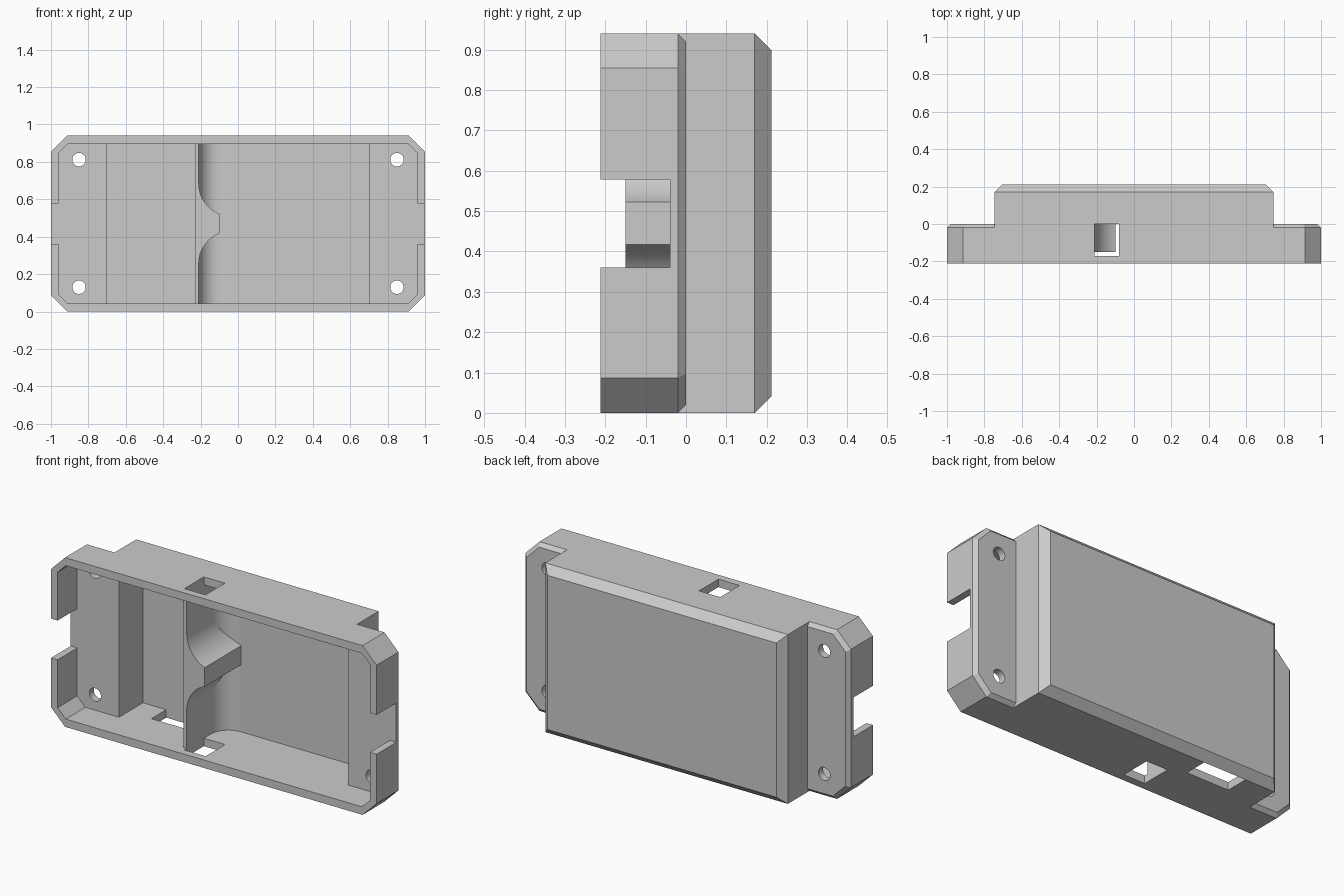
import bpy, bmesh, math

cube = bpy.data.objects.get("Cube")
if cube:
    bpy.data.objects.remove(cube, do_unlink=True)

grey = bpy.data.materials.new("light_grey_plastic")
grey.use_nodes = True
COLOUR = (0.6, 0.6, 0.6, 1)
grey.diffuse_color = COLOUR
grey.node_tree.nodes["Principled BSDF"].inputs["Base Color"].default_value = COLOUR

H = 0.94        # overall height
MID = H / 2
FRONT, BACK = -0.212, 0.212
WALL = 0.042


def loft(name, rings):
    """Closed solid through matching rings of points."""
    bm = bmesh.new()
    loops = [[bm.verts.new(p) for p in ring] for ring in rings]
    n = len(loops[0])
    for a, b in zip(loops, loops[1:]):
        for i in range(n):
            j = (i + 1) % n
            bm.faces.new((a[i], a[j], b[j], b[i]))
    bm.faces.new(loops[0])
    bm.faces.new(loops[-1])
    bmesh.ops.recalc_face_normals(bm, faces=bm.faces)
    mesh = bpy.data.meshes.new(name)
    bm.to_mesh(mesh)
    bm.free()
    mesh.materials.append(grey)
    obj = bpy.data.objects.new(name, mesh)
    bpy.context.collection.objects.link(obj)
    return obj


def octagon(half_x, half_z, cut, y):
    """Rectangle with clipped corners in the plane y."""
    pts = []
    for sx, sz in ((1, 1), (-1, 1), (-1, -1), (1, -1)):
        a = (sx * half_x, y, MID + sz * (half_z - cut))
        b = (sx * (half_x - cut), y, MID + sz * half_z)
        pts += [a, b] if sx == sz else [b, a]
    return pts


def rect(half_x, half_z, y):
    return [(sx * half_x, y, MID + sz * half_z)
            for sx, sz in ((1, 1), (-1, 1), (-1, -1), (1, -1))]


def box(name, x0, x1, y0, y1, z0, z1):
    return loft(name, [[(x0, y, z0), (x1, y, z0), (x1, y, z1), (x0, y, z1)]
                       for y in (y0, y1)])


def boolean(target, tool, operation):
    mod = target.modifiers.new("boolean", 'BOOLEAN')
    mod.operation = operation
    mod.solver = 'EXACT'
    mod.object = tool
    bpy.context.view_layer.objects.active = target
    bpy.ops.object.modifier_apply(modifier=mod.name)
    bpy.data.objects.remove(tool, do_unlink=True)


# Outer shell: wide clipped tray plus the deeper chamfered box behind it
shell = loft("enclosure_shell", [
    octagon(1, MID, 0.086, FRONT),
    octagon(1, MID, 0.086, -0.02),
    octagon(0.98, MID - 0.02, 0.078, 0)])
boolean(shell, loft("rear_box", [
    rect(0.745, MID, -0.1),
    rect(0.745, MID, BACK - WALL),
    rect(0.745 - WALL, MID - WALL, BACK)]), 'UNION')

# Hollow inside
inner = MID - 0.044
boolean(shell, loft("tray_cavity", [
    octagon(0.96, inner, 0.05, FRONT - 0.1),
    octagon(0.96, inner, 0.05, -0.04)]), 'DIFFERENCE')
boolean(shell, loft("box_cavity", [
    rect(0.703, inner, -0.1),
    rect(0.703, inner, BACK - WALL)]), 'DIFFERENCE')

# End notches and screw holes
for side in (-1, 1):
    x0, x1 = sorted((side * 0.93, side * 1.1))
    boolean(shell, box("end_notch", x0, x1, -0.3, -0.04, 0.36, 0.578), 'DIFFERENCE')
    for z in (0.13, 0.812):
        ring = [(side * 0.85 + 0.036 * math.cos(math.tau * i / 32),
                 z + 0.036 * math.sin(math.tau * i / 32)) for i in range(32)]
        boolean(shell, loft("screw_hole", [[(x, y, w) for x, w in ring]
                                           for y in (-0.08, 0.1)]), 'DIFFERENCE')

# Square openings through top and bottom, and the wide slot in the bottom
for z0, z1 in ((-0.1, 0.1), (H - 0.1, H + 0.1)):
    boolean(shell, box("cable_hole", -0.21, -0.08, -0.17, 0, z0, z1), 'DIFFERENCE')
boolean(shell, box("bottom_slot", -0.56, -0.3, 0.04, BACK - WALL, -0.1, 0.1), 'DIFFERENCE')

# Divider wall that swells in the middle through two concave arcs
R = 0.171
sweep = math.asin(0.16 / R)
upper = [(-0.21 + R - R * math.cos(sweep * i / 12),
          0.683 - R * math.sin(sweep * i / 12)) for i in range(13)]
lower = [(x, H - z) for x, z in reversed(upper)]
profile = [(-0.23, 0.04), (-0.23, 0.9), (-0.21, 0.9)] + upper + lower + [(-0.21, 0.04)]
divider = loft("divider_wall", [[(x, y, z) for x, z in profile]
                                for y in (-0.15, BACK - 0.035)])

# Rounded fillet joining the divider to the rear wall
r = 0.11
arc = [(-0.1 + r * math.cos(math.pi * (1 - i / 24)),
        0.06 + r * math.sin(math.pi * (1 - i / 24))) for i in range(13)]
outline = [(-0.215, 0.06)] + arc + [(-0.1, 0.175), (-0.215, 0.175)]
fillet = loft("divider_fillet", [[(x, y, z) for x, y in outline] for z in (0.04, 0.9)])

# Smooth the curved surfaces, keep the hard edges
bpy.ops.object.select_all(action='DESELECT')
for obj in (shell, divider, fillet):
    obj.select_set(True)
bpy.context.view_layer.objects.active = shell
bpy.ops.object.shade_smooth_by_angle(angle=math.radians(30))
